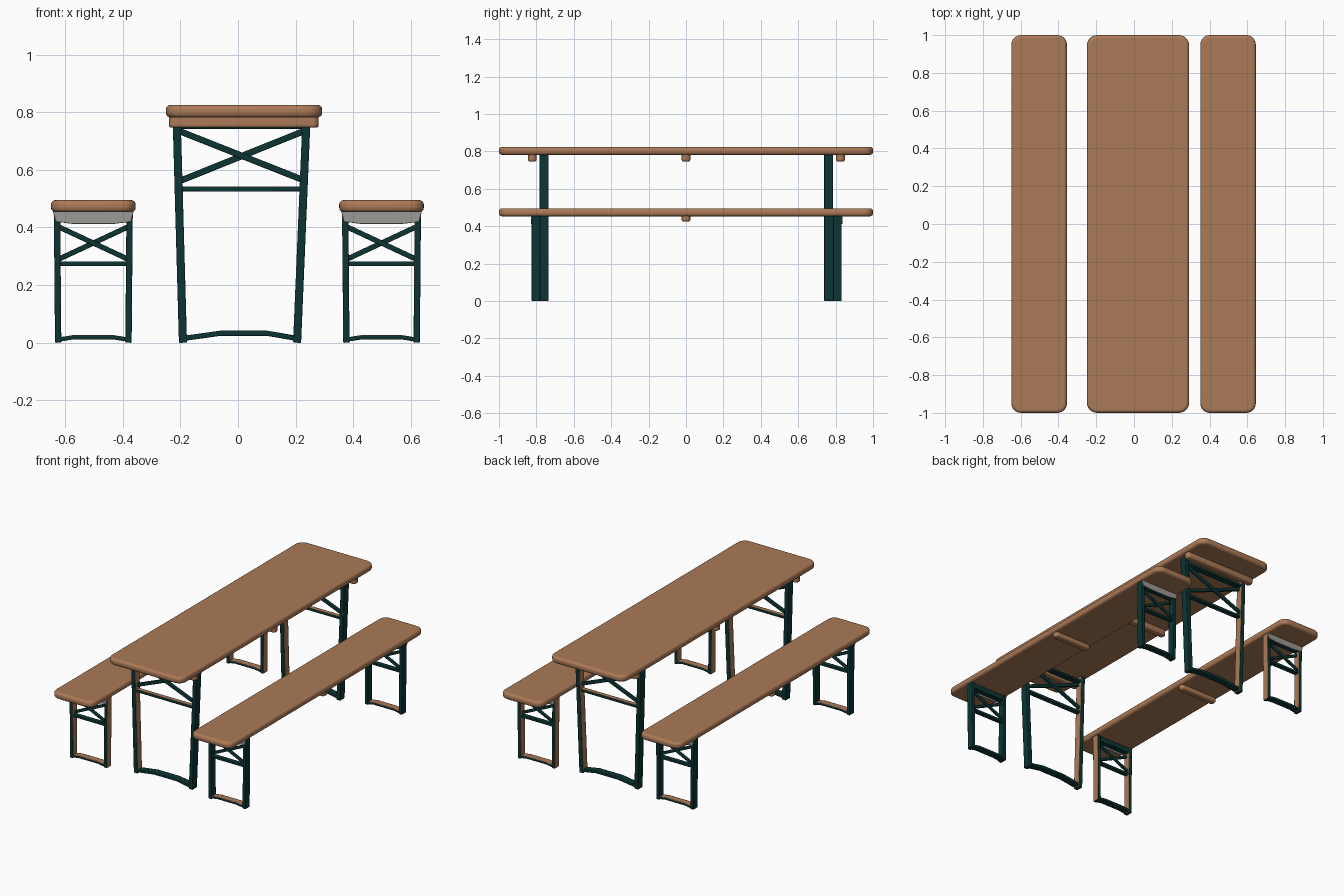
import bpy, bmesh, math
from mathutils import Vector

if "Cube" in bpy.data.objects:
    bpy.data.objects.remove(bpy.data.objects["Cube"])


def material(name, rgb):
    m = bpy.data.materials.new(name)
    m.diffuse_color = (*rgb, 1)
    m.use_nodes = True
    m.node_tree.nodes["Principled BSDF"].inputs["Base Color"].default_value = m.diffuse_color
    return m


WOOD = material("warm wood", (0.41, 0.195, 0.095))
TEAL = material("dark green steel", (0.004, 0.036, 0.036))
GREY = material("grey plate", (0.33, 0.32, 0.30))


def finish(name, bm, mats, bevel, segments):
    bmesh.ops.recalc_face_normals(bm, faces=bm.faces)
    me = bpy.data.meshes.new(name)
    bm.to_mesh(me)
    bm.free()
    ob = bpy.data.objects.new(name, me)
    bpy.context.collection.objects.link(ob)
    for m in mats:
        me.materials.append(m)
    b = ob.modifiers.new("round", "BEVEL")
    b.width, b.segments, b.limit_method = bevel, segments, "ANGLE"
    b.angle_limit = math.radians(40)
    bpy.ops.object.select_all(action="DESELECT")
    ob.select_set(True)
    bpy.context.view_layer.objects.active = ob
    bpy.ops.object.shade_smooth_by_angle(angle=math.radians(40))
    return ob


def plank(name, x0, x1, y0, y1, z0, z1, radius, edge):
    """Board with rounded plan corners and rounded edges."""
    bm = bmesh.new()
    pts = []
    corners = [(x1 - radius, y1 - radius), (x0 + radius, y1 - radius),
               (x0 + radius, y0 + radius), (x1 - radius, y0 + radius)]
    for i, (cx, cy) in enumerate(corners):
        for k in range(7):
            a = math.radians(90 * i + 15 * k)
            pts.append(bm.verts.new((cx + radius * math.cos(a), cy + radius * math.sin(a), z0)))
    face = bm.faces.new(pts)
    ext = bmesh.ops.extrude_face_region(bm, geom=[face])
    bmesh.ops.translate(bm, vec=(0, 0, z1 - z0),
                        verts=[v for v in ext["geom"] if isinstance(v, bmesh.types.BMVert)])
    finish(name, bm, [WOOD], edge, 4)


def bar(bm, path, width, y, depth, brown=None):
    """Flat strip following an xz path; faces pointing along brown become wood coloured."""
    rings = []
    for i, p in enumerate(path):
        a, b = path[max(i - 1, 0)], path[min(i + 1, len(path) - 1)]
        d = (Vector(b) - Vector(a)).normalized()
        n = Vector((-d.y, d.x)) * width / 2
        rings.append([bm.verts.new((p[0] + s * n.x, y + t * depth / 2, p[1] + s * n.y))
                      for s, t in ((1, 1), (1, -1), (-1, -1), (-1, 1))])
    faces = [bm.faces.new(rings[0]), bm.faces.new(rings[-1])]
    for r, q in zip(rings, rings[1:]):
        faces += [bm.faces.new((r[k], r[(k + 1) % 4], q[(k + 1) % 4], q[k])) for k in range(4)]
    bmesh.ops.recalc_face_normals(bm, faces=faces)
    for f in faces:
        f.normal_update()
        if brown and f.normal.dot(Vector(brown)) > 0.8:
            f.material_index = 1


def table_frame(name, y):
    bm = bmesh.new()
    # legs splay slightly outward towards the top
    bar(bm, [(-0.191, 0), (-0.213, 0.785)], 0.028, y, 0.048, (1, 0, 0))
    bar(bm, [(0.205, 0), (0.238, 0.785)], 0.028, y, 0.048, (-1, 0, 0))
    # arched foot rail, middle rail, top rail and cross brace
    bar(bm, [(-0.19, 0.015), (-0.06, 0.033), (0.10, 0.033), (0.205, 0.015)], 0.018, y, 0.045)
    bar(bm, [(-0.20, 0.533), (0.22, 0.533)], 0.018, y, 0.03, (0, 0, 1))
    bar(bm, [(-0.21, 0.75), (0.235, 0.75)], 0.016, y, 0.04)
    bar(bm, [(-0.205, 0.735), (0.225, 0.565)], 0.022, y - 0.006, 0.016)
    bar(bm, [(-0.205, 0.56), (0.23, 0.735)], 0.022, y + 0.006, 0.016)
    finish(name, bm, [TEAL, WOOD], 0.003, 2)


def bench_frame(name, cx, y, out):
    bm = bmesh.new()
    inward = (-1 if cx > 0 else 1, 0, 0)
    for s in (-1, 1):
        bar(bm, [(cx + s * 0.122, 0), (cx + s * 0.126, 0.455)], 0.022, y, 0.046, inward)
    # foot rail, middle rail, top rail and cross brace
    bar(bm, [(cx - 0.12, 0.011), (cx - 0.07, 0.019), (cx + 0.07, 0.019), (cx + 0.12, 0.011)],
        0.015, y, 0.045, (0, 0, 1))
    bar(bm, [(cx - 0.12, 0.274), (cx + 0.12, 0.274)], 0.016, y, 0.03)
    bar(bm, [(cx - 0.12, 0.436), (cx + 0.12, 0.436)], 0.034, y, 0.036)
    bar(bm, [(cx - 0.12, 0.402), (cx + 0.12, 0.29)], 0.018, y - 0.006, 0.014)
    bar(bm, [(cx - 0.12, 0.29), (cx + 0.12, 0.402)], 0.018, y + 0.006, 0.014)
    finish(name, bm, [TEAL, WOOD], 0.003, 2)
    # grey end plate, wider at the top
    bm = bmesh.new()
    outline = [(-0.14, 0.455), (0.14, 0.455), (0.13, 0.42), (0.07, 0.412), (-0.07, 0.412), (-0.13, 0.42)]
    yo = y + out * 0.022
    f = bm.faces.new([bm.verts.new((cx + u, yo, z)) for u, z in outline])
    ext = bmesh.ops.extrude_face_region(bm, geom=[f])
    bmesh.ops.translate(bm, vec=(0, out * 0.006, 0),
                        verts=[v for v in ext["geom"] if isinstance(v, bmesh.types.BMVert)])
    finish(name + "_plate", bm, [GREY], 0.001, 1)


# table
plank("table_top", -0.25, 0.292, -1, 1, 0.782, 0.825, 0.055, 0.016)
for label, y in (("front", -0.822), ("middle", 0), ("back", 0.826)):
    plank("table_cleat_" + label, -0.24, 0.28, y - 0.023, y + 0.023, 0.746, 0.79, 0.02, 0.01)
table_frame("table_frame_front", -0.758)
table_frame("table_frame_back", 0.763)

# benches
for side, cx in (("left", -0.502), ("right", 0.498)):
    plank(side + "_bench_seat", cx - 0.147, cx + 0.147, -1, 1, 0.453, 0.495, 0.05, 0.016)
    plank(side + "_bench_cleat", cx - 0.137, cx + 0.137, -0.023, 0.023, 0.425, 0.46, 0.02, 0.01)
    bench_frame(side + "_bench_frame_front", cx, -0.802, -1)
    bench_frame(side + "_bench_frame_back", cx, 0.809, 1)
